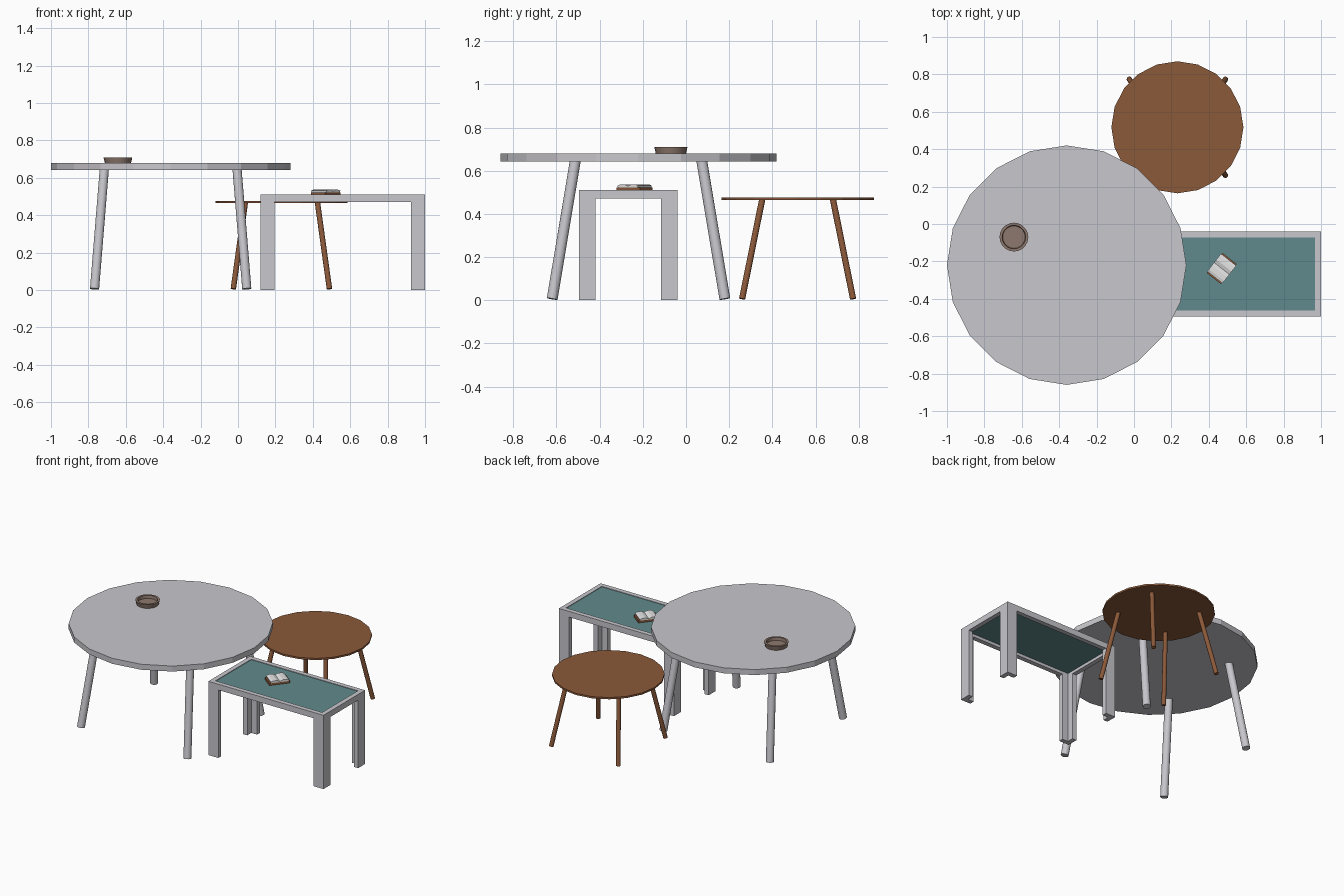
import bpy, bmesh, math
from mathutils import Vector, Matrix

if "Cube" in bpy.data.objects:
    bpy.data.objects.remove(bpy.data.objects["Cube"])


def mat(name, rgb):
    m = bpy.data.materials.new(name)
    m.diffuse_color = (*rgb, 1)
    m.use_nodes = True
    m.node_tree.nodes["Principled BSDF"].inputs["Base Color"].default_value = m.diffuse_color
    return m


GREY = mat("pale grey", (0.58, 0.57, 0.61))
BROWN = mat("brown wood", (0.26, 0.10, 0.042))
TEAL = mat("teal glass", (0.12, 0.255, 0.265))
CLAY = mat("taupe clay", (0.27, 0.19, 0.155))
PAPER = mat("white paper", (0.78, 0.78, 0.78))


def finish(bm, name, material, smooth=False):
    bmesh.ops.recalc_face_normals(bm, faces=bm.faces)
    me = bpy.data.meshes.new(name)
    bm.to_mesh(me)
    bm.free()
    me.materials.append(material)
    ob = bpy.data.objects.new(name, me)
    bpy.context.collection.objects.link(ob)
    if smooth:
        bpy.ops.object.select_all(action='DESELECT')
        ob.select_set(True)
        bpy.context.view_layer.objects.active = ob
        bpy.ops.object.shade_smooth_by_angle(angle=math.radians(40))
    return ob


def rod(name, a, b, r, material, sides, smooth=False):
    """Cylinder running from point a to point b."""
    a, b = Vector(a), Vector(b)
    rot = (b - a).to_track_quat('Z', 'Y').to_matrix().to_4x4()
    bm = bmesh.new()
    bmesh.ops.create_cone(bm, cap_ends=True, segments=sides, radius1=r, radius2=r,
                          depth=(b - a).length,
                          matrix=Matrix.Translation((a + b) / 2) @ rot)
    return finish(bm, name, material, smooth)


def prism(name, pts, z0, z1, material, matrix=Matrix()):
    """Polygon outline extruded from z0 to z1."""
    bm = bmesh.new()
    f = bm.faces.new([bm.verts.new((x, y, z0)) for x, y in pts])
    ext = bmesh.ops.extrude_face_region(bm, geom=[f])
    top = [v for v in ext["geom"] if isinstance(v, bmesh.types.BMVert)]
    bmesh.ops.translate(bm, verts=top, vec=(0, 0, z1 - z0))
    bm.transform(matrix)
    return finish(bm, name, material)


def rect(x0, y0, x1, y1):
    return [(x0, y0), (x1, y0), (x1, y1), (x0, y1)]


def round_table(prefix, cx, cy, r, z0, z1, top, foot, leg_r, material):
    rod(prefix + "_top", (cx, cy, z0), (cx, cy, z1), r, material, 20)
    for sx in (-1, 1):
        for sy in (-1, 1):
            rod(prefix + "_leg", (cx + sx * foot[0], cy + sy * foot[1], 0.006),
                (cx + sx * top[0], cy + sy * top[1], z0 + 0.003),
                leg_r, material, 14, True)


# Two round tables with splayed legs
round_table("large_table", -0.36, -0.22, 0.64, 0.642, 0.68,
            (0.355, 0.293), (0.407, 0.40), 0.025, GREY)
round_table("small_table", 0.232, 0.517, 0.353, 0.464, 0.476,
            (0.193, 0.164), (0.257, 0.257), 0.0145, BROWN)

# Rectangular table: four frame rails around an inset glass panel
X0, X1, Y0, Y1 = 0.12, 1.0, -0.495, -0.04
T, W = 0.032, 0.076
for n, r in (("front_rail", rect(X0, Y0, X1, Y0 + T)), ("back_rail", rect(X0, Y1 - T, X1, Y1)),
             ("left_rail", rect(X0, Y0 + T, X0 + T, Y1 - T)),
             ("right_rail", rect(X1 - T, Y0 + T, X1, Y1 - T))):
    prism(n, r, 0.47, 0.51, GREY)
prism("glass_panel", rect(X0 + T, Y0 + T, X1 - T, Y1 - T), 0.490, 0.506, TEAL)

# Corner legs with an L-shaped section
for cx, sx in ((X0, 1), (X1, -1)):
    for cy, sy in ((Y0, 1), (Y1, -1)):
        L = [(0, 0), (W, 0), (W, T), (T, T), (T, W), (0, W)]
        prism("corner_leg", [(cx + sx * x, cy + sy * y) for x, y in L], 0, 0.47, GREY)

# Shallow round dish, lathed from a half profile
bm = bmesh.new()
prof = [(0, 0.68), (0.070, 0.68), (0.077, 0.709), (0.063, 0.709), (0.060, 0.689), (0, 0.689)]
vs = [bm.verts.new((r, 0, z)) for r, z in prof]
es = [bm.edges.new(p) for p in zip(vs, vs[1:])]
bmesh.ops.spin(bm, geom=vs + es, axis=(0, 0, 1), cent=(0, 0, 0),
               angle=2 * math.pi, steps=20)
bmesh.ops.remove_doubles(bm, verts=bm.verts, dist=0.0005)
bm.transform(Matrix.Translation((-0.642, -0.07, 0)))
finish(bm, "dish", CLAY, True)

# Open book: cover and two curved page halves
place = Matrix.Translation((0.469, -0.238, 0)) @ Matrix.Rotation(math.radians(52), 4, 'Z')
prism("book_cover", rect(-0.068, -0.048, 0.068, 0.048), 0.506, 0.522, BROWN, place)
half = [(0, 0.522), (0.058, 0.522), (0.060, 0.531), (0.045, 0.536), (0.020, 0.537), (0, 0.528)]
stand = Matrix.Rotation(math.radians(90), 4, 'X')
for s in (-1, 1):
    prism("book_pages", [(s * x, z) for x, z in half], -0.052, 0.052, PAPER, place @ stand)
